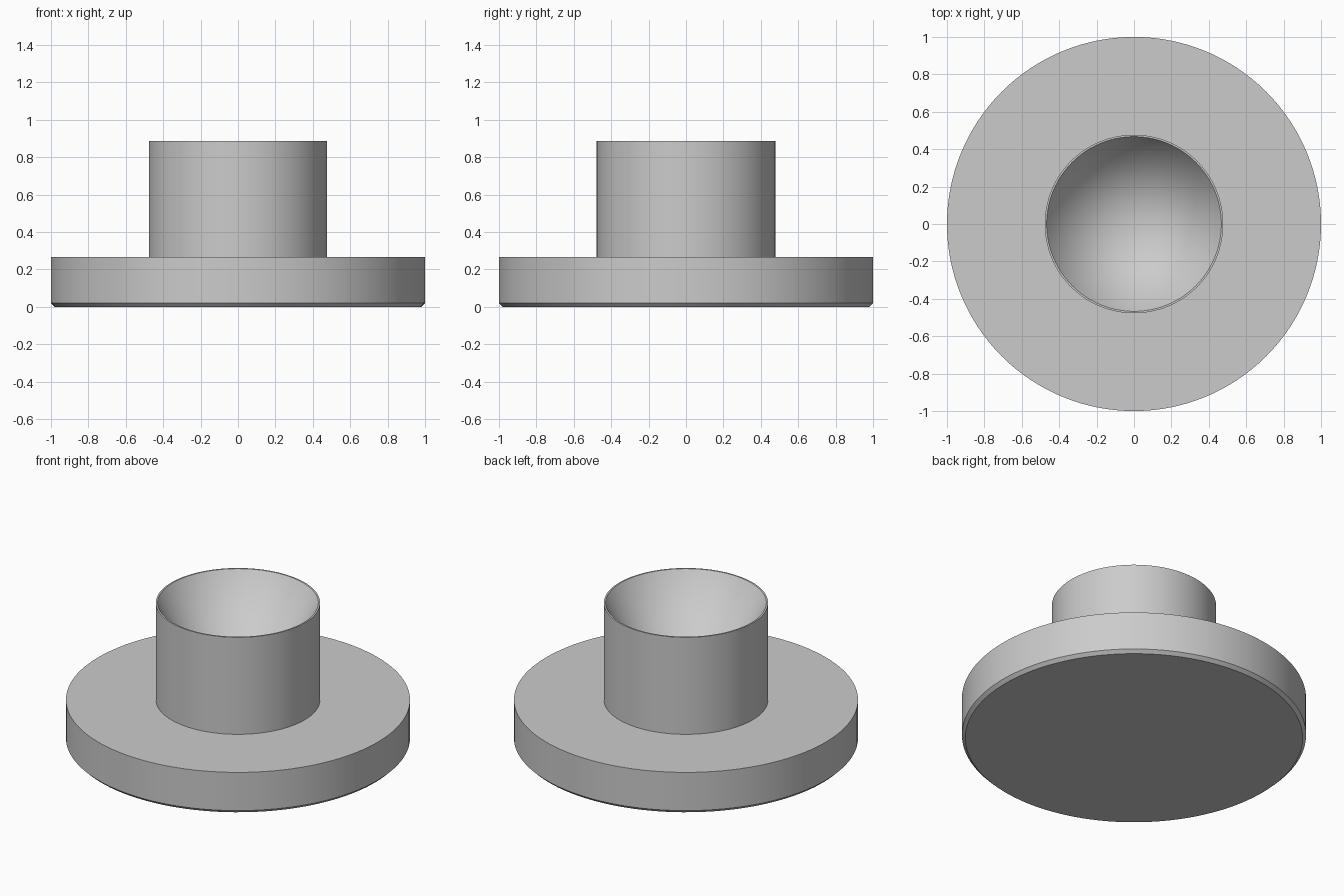
import bpy
import bmesh
import math

cube = bpy.data.objects.get("Cube")
if cube:
    bpy.data.objects.remove(cube, do_unlink=True)

grey = bpy.data.materials.new("plain_grey")
grey.use_nodes = True
colour = (0.6, 0.6, 0.6, 1)
grey.diffuse_color = colour
grey.node_tree.nodes["Principled BSDF"].inputs["Base Color"].default_value = colour


def lathe(name, profile, steps=128):
    """Spin a radius/height profile around the z axis."""
    bm = bmesh.new()
    verts = [bm.verts.new((r, 0, z)) for r, z in profile]
    edges = [bm.edges.new(pair) for pair in zip(verts, verts[1:])]
    bmesh.ops.spin(bm, geom=verts + edges, cent=(0, 0, 0), axis=(0, 0, 1),
                   angle=math.tau, steps=steps, use_merge=True)
    bmesh.ops.remove_doubles(bm, verts=bm.verts, dist=0.0001)
    bmesh.ops.recalc_face_normals(bm, faces=bm.faces)
    mesh = bpy.data.meshes.new(name)
    bm.to_mesh(mesh)
    bm.free()
    mesh.materials.append(grey)
    obj = bpy.data.objects.new(name, mesh)
    bpy.context.collection.objects.link(obj)
    bpy.ops.object.select_all(action="DESELECT")
    obj.select_set(True)
    bpy.context.view_layer.objects.active = obj
    bpy.ops.object.shade_smooth_by_angle(angle=math.radians(30))
    return obj


# Flanged knob: chamfered disc, straight neck and conical recess in one skin
neck, plate_top, top = 0.477, 0.265, 0.887
lathe("flanged_cup", [
    (0, 0), (0.98, 0), (1, 0.02), (1, plate_top),
    (neck, plate_top), (neck, top), (neck - 0.01, top), (0, 0.14),
])
